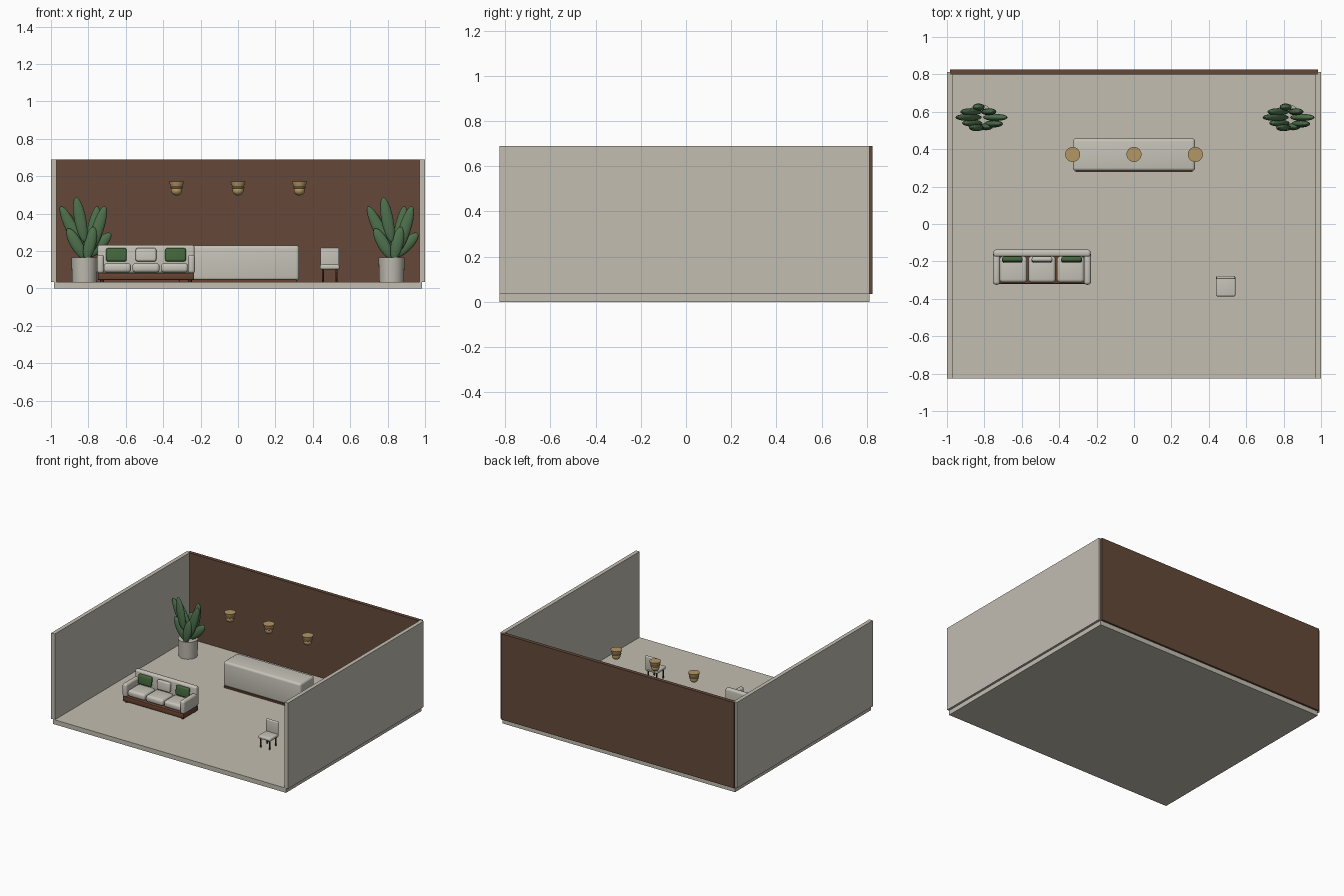
import bpy, math
from mathutils import Vector

if "Cube" in bpy.data.objects:
    bpy.data.objects.remove(bpy.data.objects["Cube"])


def mat(name, rgb):
    """Flat colour given as sRGB 0-255, stored as linear."""
    m = bpy.data.materials.new(name)
    lin = [((c / 255 + 0.055) / 1.055) ** 2.4 for c in rgb]
    m.diffuse_color = (*lin, 1)
    m.use_nodes = True
    m.node_tree.nodes["Principled BSDF"].inputs["Base Color"].default_value = m.diffuse_color
    return m


STONE = mat("warm_stone", (194, 189, 177))
FABRIC = mat("pale_fabric", (198, 195, 184))
POT = mat("pot_grey", (190, 186, 175))
BROWN = mat("wall_brown", (101, 73, 57))
WOOD = mat("plinth_wood", (104, 68, 48))
DARK = mat("dark_wood", (70, 48, 36))
BRASS = mat("brass", (180, 150, 100))
LEAF = mat("leaf_green", (78, 112, 76))
CUSHION = mat("cushion_green", (68, 103, 60))


def finish(ob, name, m, smooth=True):
    ob.name = name
    ob.data.materials.append(m)
    if smooth:
        bpy.ops.object.shade_smooth_by_angle(angle=math.radians(40))
    return ob


def box(name, x, y, z, m, bevel=0.0, segs=4):
    """Box from (min, max) ranges with rounded edges."""
    bpy.ops.mesh.primitive_cube_add(size=1)
    ob = bpy.context.object
    ob.location = [(a + b) / 2 for a, b in (x, y, z)]
    ob.scale = [b - a for a, b in (x, y, z)]
    bpy.ops.object.transform_apply(location=False, rotation=False, scale=True)
    if bevel:
        mod = ob.modifiers.new("round", "BEVEL")
        mod.width, mod.segments = bevel, segs
        bpy.ops.object.modifier_apply(modifier="round")
    return finish(ob, name, m, bool(bevel))


def cone(name, x, y, z0, z1, r0, r1, m, n=24):
    bpy.ops.mesh.primitive_cone_add(vertices=n, radius1=r0, radius2=r1, depth=z1 - z0,
                                    location=(x, y, (z0 + z1) / 2))
    return finish(bpy.context.object, name, m)


def ball(name, loc, size, m, rot=(0, 0, 0)):
    bpy.ops.mesh.primitive_uv_sphere_add(segments=20, ring_count=12, radius=1, location=loc)
    ob = bpy.context.object
    ob.scale, ob.rotation_euler = size, rot
    return finish(ob, name, m)


F = 0.035  # floor level

# Room shell
box("floor", (-0.983, 0.983), (-0.825, 0.812), (0, F), STONE)
box("back_wall", (-0.983, 0.983), (0.798, 0.826), (F, 0.69), BROWN)
for side, s in (("left", -1), ("right", 1)):
    box(side + "_wall", sorted((s * 0.97, s * 1.0)), (-0.825, 0.812), (F, 0.69), STONE)

# Reception counter
box("counter_plinth", (-0.312, 0.312), (0.279, 0.445), (F, 0.047), WOOD)
box("counter", (-0.327, 0.327), (0.284, 0.458), (0.042, 0.23), FABRIC, 0.017)

# Lamps above the counter
for i, x in enumerate((-0.328, 0, 0.328)):
    y = 0.372
    cone(f"lamp_cap_{i}", x, y, 0.556, 0.572, 0.036, 0.04, BRASS, 32)
    cone(f"lamp_shade_{i}", x, y, 0.525, 0.556, 0.025, 0.034, BRASS, 32)
    bpy.ops.mesh.primitive_torus_add(major_radius=0.03, minor_radius=0.005, major_segments=32,
                                     minor_segments=8, location=(x, y, 0.54))
    finish(bpy.context.object, f"lamp_ring_{i}", BRASS)
    ball(f"lamp_bulb_{i}", (x, y, 0.524), (0.03, 0.03, 0.027), BRASS)

# Sofa
cx = -0.492
box("sofa_base", (cx - 0.257, cx + 0.257), (-0.32, -0.145), (0.045, 0.083), WOOD, 0.005, 2)
box("sofa_back", (cx - 0.26, cx + 0.26), (-0.175, -0.137), (0.083, 0.232), FABRIC, 0.014)
for side, s in (("left", -1), ("right", 1)):
    box(f"sofa_arm_{side}", sorted((cx + s * 0.224, cx + s * 0.262)), (-0.325, -0.15),
        (0.08, 0.18), FABRIC, 0.016)
    for y in (-0.30, -0.165):
        cone("sofa_foot", cx + s * 0.235, y, F, 0.047, 0.01, 0.01, DARK, 12)
for i in (-1, 0, 1):
    x = cx + i * 0.153
    box("seat_cushion", (x - 0.073, x + 0.073), (-0.313, -0.173), (0.085, 0.135), FABRIC, 0.018)
    x = cx + i * 0.158
    pillow = box("pillow", (x - 0.055, x + 0.055), (-0.0135, 0.0135), (-0.036, 0.036),
                 CUSHION if i else FABRIC, 0.011)
    pillow.location = (x, -0.19, 0.18)
    pillow.rotation_euler.x = math.radians(-6)

# Chair
box("chair_seat", (0.438, 0.543), (-0.387, -0.28), (0.102, 0.127), FABRIC, 0.009)
box("chair_back", (0.44, 0.541), (-0.295, -0.277), (0.115, 0.218), FABRIC, 0.007)
for x in (0.454, 0.527):
    for y in (-0.372, -0.295):
        cone("chair_leg", x, y, F, 0.105, 0.005, 0.006, DARK, 10)

# Potted plants: each leaf is a flat ellipsoid from base (dx, z) to tip (dx, z) at depth dy
LEAVES = [(0.0, 0.18, -0.127, 0.44, 0.0), (0.0, 0.25, -0.045, 0.487, -0.055),
          (0.02, 0.17, 0.07, 0.44, 0.03), (0.02, 0.17, 0.14, 0.295, 0.0),
          (0.03, 0.19, 0.11, 0.44, -0.035), (0.0, 0.16, -0.09, 0.32, -0.03),
          (0.01, 0.15, 0.05, 0.33, -0.05), (-0.01, 0.17, -0.01, 0.34, 0.055),
          (0.0, 0.18, -0.10, 0.41, 0.03)]
for side, px in (("left", -0.821), ("right", 0.821)):
    py = 0.57
    cone(f"pot_{side}", px, py, F, 0.165, 0.066, 0.07, POT, 28)
    for i, (x0, z0, x1, z1, dy) in enumerate(LEAVES):
        d = Vector((x1 - x0, 0, z1 - z0))
        ball(f"leaf_{side}_{i}", (px + (x0 + x1) / 2, py + dy, (z0 + z1) / 2),
             (0.032, 0.019, d.length / 2), LEAF, (0, math.atan2(d.x, d.z), 0))
